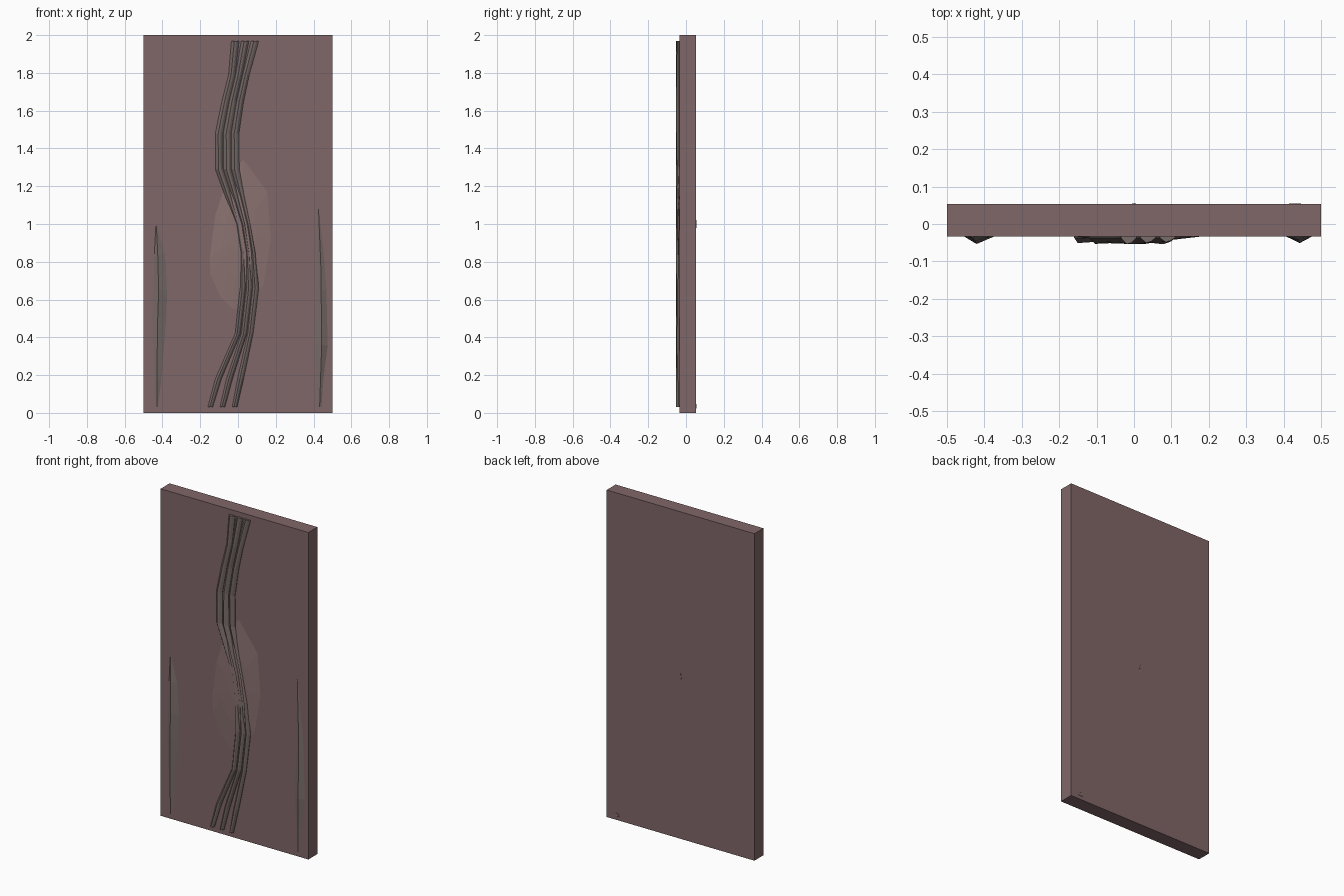
import bpy, bmesh, math

FRONT, BACK = -0.034, 0.053


def material(name, rgb):
    m = bpy.data.materials.new(name)
    m.diffuse_color = (*rgb, 1)
    return m


wood = material("wood", (0.22, 0.135, 0.14))
bark = material("bark", (0.19, 0.15, 0.14))
knot_mat = material("knot_wood", (0.25, 0.165, 0.16))


def finish(bm, name, mat):
    bmesh.ops.recalc_face_normals(bm, faces=bm.faces)
    me = bpy.data.meshes.new(name)
    bm.to_mesh(me)
    bm.free()
    ob = bpy.data.objects.new(name, me)
    me.materials.append(mat)
    bpy.context.collection.objects.link(ob)
    return ob


def loft(name, rings, mat):
    bm = bmesh.new()
    loops = [[bm.verts.new(p) for p in r] for r in rings]
    n = len(loops[0])
    for a, b in zip(loops, loops[1:]):
        for i in range(n):
            j = (i + 1) % n
            bm.faces.new((a[i], a[j], b[j], b[i]))
    bm.faces.new(loops[0])
    bm.faces.new(loops[-1])
    return finish(bm, name, mat)


# Flat board
bm = bmesh.new()
bmesh.ops.create_cube(bm, size=1)
for v in bm.verts:
    v.co = (v.co.x, (FRONT + BACK) / 2 + v.co.y * (BACK - FRONT), 1 + 2 * v.co.z)
finish(bm, "board", wood)

# Three wavy root strands: z, left edge, right edge, gap share between strands
path = [(0.03, -0.16, -0.005, 0.5), (0.18, -0.12, 0.03, 0.35),
        (0.42, -0.015, 0.08, 0.1), (0.66, 0.01, 0.11, 0.03),
        (0.85, 0.008, 0.095, 0.03), (1.0, -0.015, 0.07, 0.03),
        (1.29, -0.12, 0.007, 0.03), (1.48, -0.12, 0.005, 0.03),
        (1.65, -0.085, 0.03, 0.03), (1.79, -0.05, 0.06, 0.04),
        (1.97, -0.035, 0.11, 0.15)]
for k in range(3):
    rings = []
    for i, (z, l, r, gap) in enumerate(path):
        w = (r - l) * (1 - gap) / 3
        x = l + k * (w + (r - l) * gap / 2)
        crest = -0.051 + 0.003 * math.sin(i * 1.7 + k * 2)
        rings.append([(x, -0.025, z), (x, FRONT - 0.003, z), (x + 0.38 * w, crest, z),
                      (x + 0.7 * w, crest + 0.004, z),
                      (x + w, FRONT - 0.003, z), (x + w, -0.025, z)])
    loft(f"root_strand_{k + 1}", rings, bark)

# Tapered side roots: z, left, crest, right, crest depth
sides = {
    "left_root": [(0.03, -0.435, -0.43, -0.425, -0.038), (0.18, -0.445, -0.43, -0.405, -0.042),
                  (0.5, -0.453, -0.425, -0.38, -0.051), (0.65, -0.448, -0.42, -0.375, -0.053),
                  (0.84, -0.443, -0.425, -0.387, -0.046), (0.99, -0.435, -0.432, -0.428, -0.037)],
    "right_root": [(0.03, 0.422, 0.432, 0.442, -0.038), (0.18, 0.42, 0.437, 0.452, -0.044),
                   (0.36, 0.408, 0.443, 0.475, -0.051), (0.65, 0.422, 0.44, 0.468, -0.045),
                   (0.79, 0.423, 0.438, 0.458, -0.042), (1.08, 0.424, 0.426, 0.428, -0.036)]}
for name, rows in sides.items():
    loft(name, [[(l, -0.025, z), (l, FRONT, z), (c, y, z), (r, FRONT, z), (r, -0.025, z)]
                for z, l, c, r, y in rows], bark)

# Shallow faceted knot behind the strands
outline = [(0.03, 1.34), (0.155, 1.17), (0.175, 0.92), (0.135, 0.68), (0.05, 0.56),
           (-0.03, 0.55), (-0.09, 0.61), (-0.145, 0.73), (-0.15, 0.82),
           (-0.12, 1.05), (-0.05, 1.26)]
cx, cz = 0.0, 0.93
rings = []
for s, y in ((1, -0.025), (1, FRONT), (0.55, -0.043), (0.2, -0.046)):
    rings.append([(cx + s * (x - cx), y, cz + s * (z - cz)) for x, z in outline])
loft("knot", rings, knot_mat)

# Small chips showing through the back
for name, x, z, w, h in (("back_chip_middle", 0.0, 1.0, 0.008, 0.03),
                         ("back_chip_corner", 0.43, 0.035, 0.022, 0.015)):
    loft(name, [[(x - s * w, y, z - s * h), (x + s * w, y, z - s * h), (x, y, z + s * h)]
                for s, y in ((1, 0.05), (0.7, 0.0545))], knot_mat)
